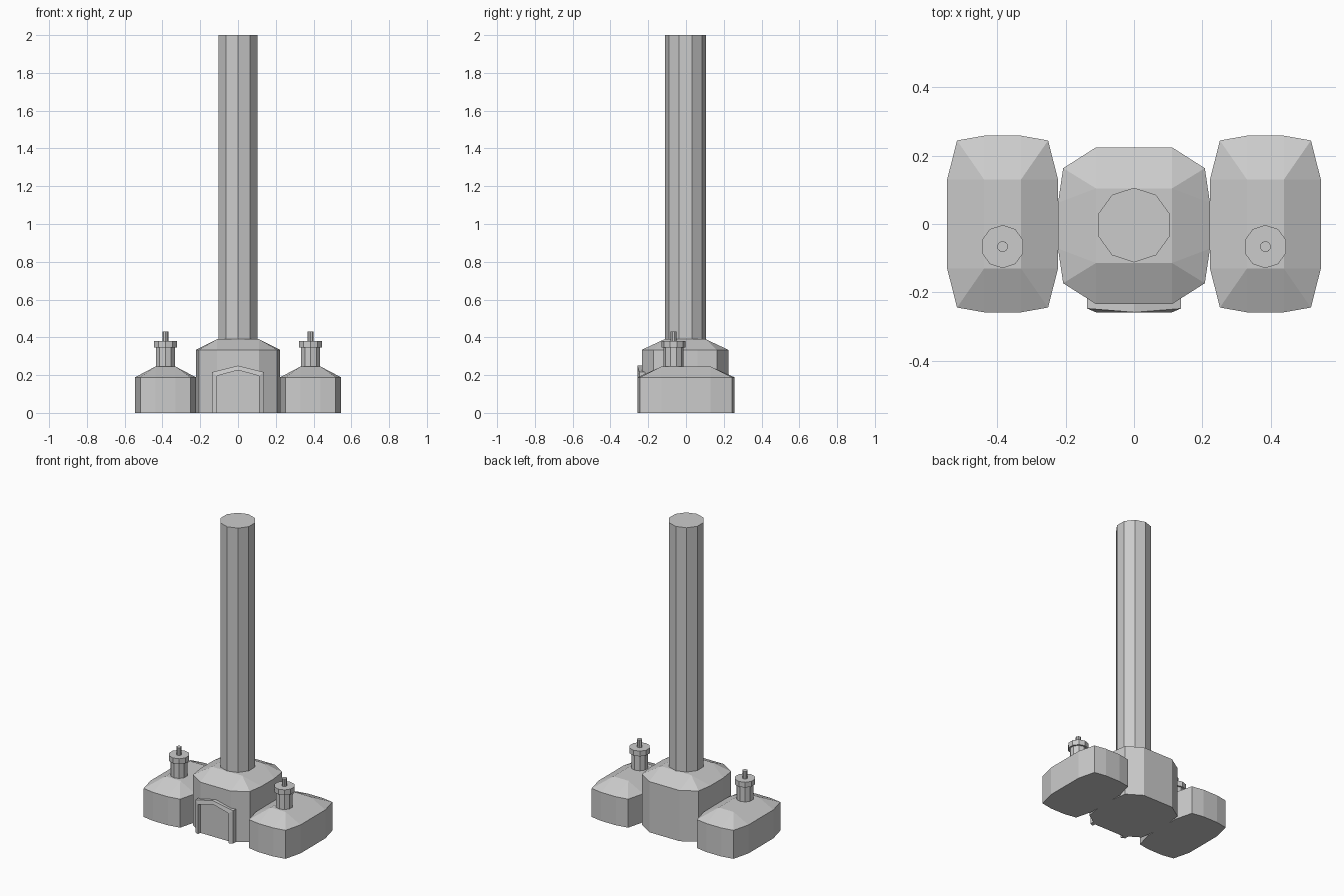
import bpy
from math import pi, sin, cos

if "Cube" in bpy.data.objects:
    bpy.data.objects.remove(bpy.data.objects["Cube"])


def make(name, verts, faces):
    me = bpy.data.meshes.new(name)
    me.from_pydata(verts, [], faces)
    me.validate()
    ob = bpy.data.objects.new(name, me)
    bpy.context.collection.objects.link(ob)
    return ob


def hipped_body(name, cx, cy, quarter, top, eave, ridge):
    """Chamfered 12-sided wall ring with a roof sloping up to a flat rectangle."""
    a, b, c = quarter
    ring = [a, b, c]
    ring += [(-x, y) for x, y in (c, b, a)]
    ring += [(-x, -y) for x, y in (a, b, c)]
    ring += [(x, -y) for x, y in (c, b, a)]
    tx, ty = top
    rect = [(tx, ty), (-tx, ty), (-tx, -ty), (tx, -ty)]
    verts = [(cx + x, cy + y, z) for z in (0, eave) for x, y in ring]
    verts += [(cx + x, cy + y, ridge) for x, y in rect]
    faces = [tuple(range(11, -1, -1)), (24, 25, 26, 27)]
    faces += [(i, (i + 1) % 12, 12 + (i + 1) % 12, 12 + i) for i in range(12)]
    for k in range(4):
        e, t, n = 12 + 3 * k, 24 + k, 24 + (k + 1) % 4
        nxt = 12 + (3 * k + 3) % 12
        faces += [(e, e + 1, t), (e + 1, e + 2, t), (e + 2, nxt, n, t)]
    return make(name, verts, faces)


def lathe(name, cx, cy, profile, n=10):
    """Closed n-sided stack of (radius, z) rings with a vertex towards +y."""
    verts = [(cx + r * sin(2 * pi * i / n), cy + r * cos(2 * pi * i / n), z)
             for r, z in profile for i in range(n)]
    faces = [tuple(range(n)), tuple(range(len(verts) - 1, len(verts) - n - 1, -1))]
    for k in range(len(profile) - 1):
        for i in range(n):
            j = (i + 1) % n
            faces.append((k * n + i, (k + 1) * n + i, (k + 1) * n + j, k * n + j))
    return make(name, verts, faces)


# Central furnace and tall stack
hipped_body("furnace_body", 0, -0.005,
            [(0.222, 0.067), (0.207, 0.168), (0.111, 0.229)], (0.111, 0.109), 0.334, 0.39)
lathe("tall_stack", 0, -0.003, [(0.109, 0.36), (0.109, 2.0)])

# Side chambers with capped vents
for side, s in (("left", -1), ("right", 1)):
    hipped_body(side + "_chamber", s * 0.384, 0,
                [(0.162, 0.13), (0.133, 0.244), (0.054, 0.258)], (0.054, 0.13), 0.188, 0.245)
    lathe(side + "_vent", s * 0.384, -0.066,
          [(0.052, 0.2), (0.052, 0.345), (0.063, 0.345), (0.063, 0.38),
           (0.016, 0.38), (0.016, 0.43)])

# Pointed door frame: outer/inner outlines, front and back
outer = [(-0.137, 0, -0.247), (-0.137, 0.216, -0.247), (0, 0.25, -0.258),
         (0.137, 0.216, -0.247), (0.137, 0, -0.247)]
inner = [(-0.111, 0, -0.258), (-0.111, 0.196, -0.258), (0, 0.226, -0.258),
         (0.111, 0.196, -0.258), (0.111, 0, -0.258)]
verts = [(x, y, z) for x, z, y in outer + inner]
verts += [(x, -0.21 if abs(x) > 0.12 else -0.228, z) for x, z, y in outer + inner]
faces = [(4, 9, 19, 14), (0, 10, 15, 5)]
for i in range(4):
    faces += [(i, i + 5, i + 6, i + 1), (i + 10, i + 11, i + 16, i + 15),
              (i, i + 1, i + 11, i + 10), (i + 5, i + 15, i + 16, i + 6)]
make("door_frame", verts, faces)

# Wavy fire panel lying on the furnace wall inside the frame
wave = [(-0.111, 0.12), (-0.085, 0.085), (-0.045, 0.085), (-0.02, 0.125), (0.0, 0.1),
        (0.03, 0.138), (0.05, 0.13), (0.08, 0.095), (0.111, 0.085)]
pts = [(-0.111, 0.0)] + wave + [(0.111, 0.0)]
make("fire_panel", [(x, -0.2345, z) for x, z in pts], [tuple(range(len(pts) - 1, -1, -1))])
